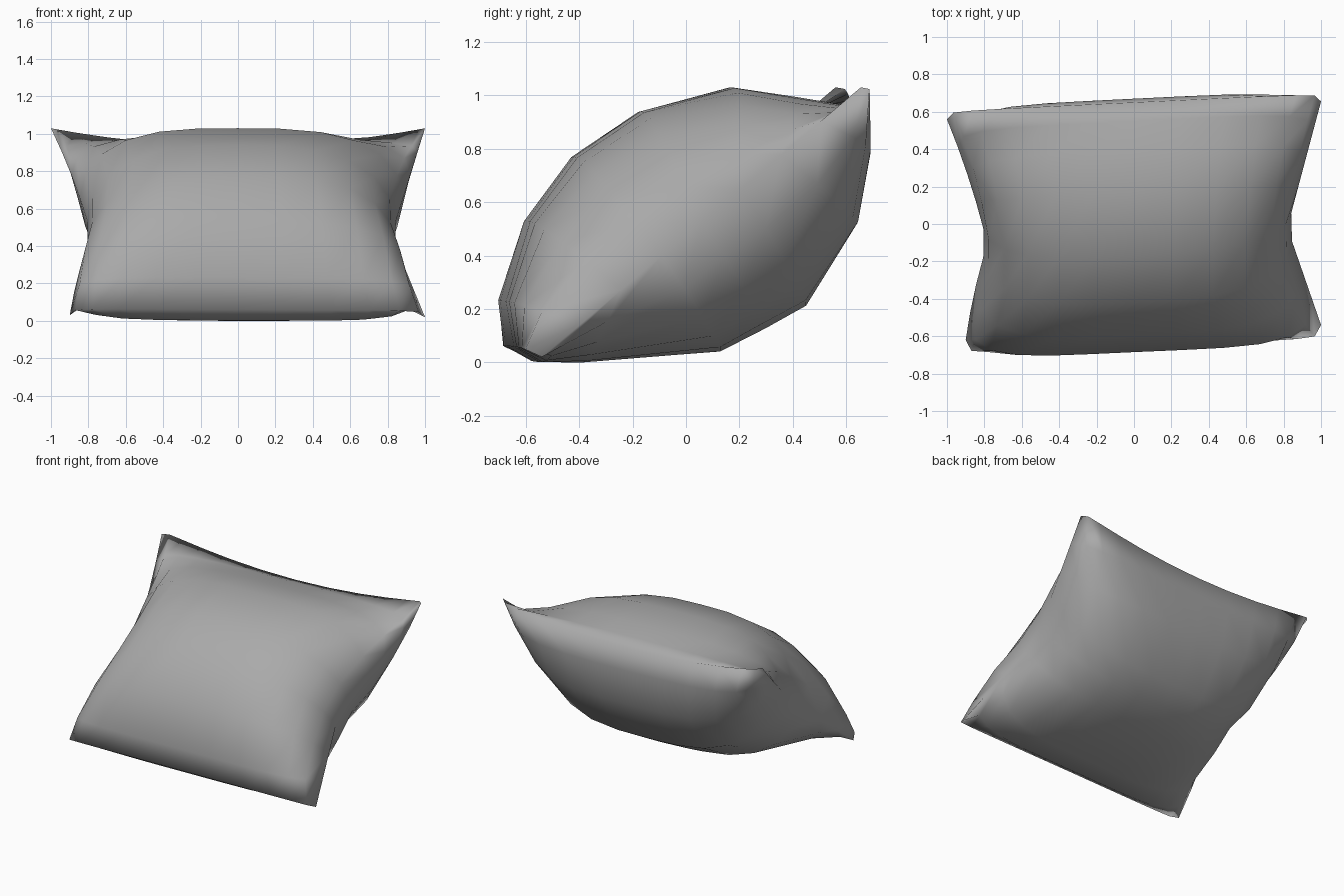
import bpy
import bmesh
import math
from mathutils import Vector

cube = bpy.data.objects.get("Cube")
if cube:
    bpy.data.objects.remove(cube, do_unlink=True)

# Seam corners of the leaning pillow
FRONT_R, FRONT_L = Vector((-0.9, -0.62, 0.03)), Vector((1.0, -0.54, 0.02))
BACK_R, BACK_L = Vector((-1.0, 0.56, 1.03)), Vector((1.0, 0.655, 1.03))
WAIST_R, WAIST_L, WAIST_V = -0.785, 0.82, -0.13

# Middle cross-section (y, z), from the front seam to the back seam
UPPER = [(-.655, .06), (-.685, .23), (-.595, .53), (-.42, .77), (-.17, .94),
         (.17, 1.03), (.40, .995), (.55, .97), (.65, .935)]
LOWER = [(-.655, .06), (-.56, .002), (-.4, 0), (.12, .04), (.29, .125),
         (.44, .21), (.63, .52), (.67, .78), (.65, .935)]
ACROSS = 12


def flat_point(u, v):
    """Point on the unstuffed sheet between the four corners."""
    a, b = (u + 1) / 2, (v + 1) / 2
    return FRONT_R.lerp(FRONT_L, a).lerp(BACK_R.lerp(BACK_L, a), b)


def side_x(u, v):
    """Width, pinched at the waist of each side."""
    corner = flat_point(math.copysign(1, u), v).x
    waist = WAIST_L if u > 0 else WAIST_R
    away = (v - WAIST_V) / (math.copysign(1, v - WAIST_V) - WAIST_V)
    return abs(u) * (waist + (corner - waist) * away)


def stuffing(u, v, puff):
    """Offset from the sheet: rounder at the middle, blunter at the ends."""
    full = max(0, 1 - abs(u) ** (3 + 4 * v * v)) ** (0.5 - 0.35 * v * v)
    # The back seam sags in a gentle arc
    sag = max(0, v) ** 6
    height = full * (1 - sag) + (1 - u * u) * sag
    return Vector((0, puff.y * full, puff.z * height))


def add_panel(bm, profile):
    """One stuffed fabric panel."""
    rows = []
    for j, (y, z) in enumerate(profile):
        v = 2 * j / (len(profile) - 1) - 1
        puff = Vector((0, y, z)) - flat_point(0, v)
        row = []
        for i in range(ACROSS + 1):
            u = math.sin(math.pi / 2 * (2 * i / ACROSS - 1))
            p = flat_point(u, v) + stuffing(u, v, puff)
            p.x = side_x(u, v)
            row.append(bm.verts.new(p))
        rows.append(row)
    for r0, r1 in zip(rows, rows[1:]):
        for i in range(ACROSS):
            bm.faces.new((r0[i], r0[i + 1], r1[i + 1], r1[i]))


# Two panels sewn along the rim
bm = bmesh.new()
add_panel(bm, UPPER)
add_panel(bm, LOWER)
bmesh.ops.remove_doubles(bm, verts=bm.verts[:], dist=0.0005)
bmesh.ops.recalc_face_normals(bm, faces=bm.faces[:])
for face in bm.faces:
    face.smooth = True
mesh = bpy.data.meshes.new("pillow")
bm.to_mesh(mesh)
bm.free()
pillow = bpy.data.objects.new("pillow", mesh)
bpy.context.collection.objects.link(pillow)

# Grey fabric
grey = bpy.data.materials.new("grey_fabric")
grey.use_nodes = True
colour = (0.4, 0.4, 0.4, 1)
grey.diffuse_color = colour
grey.node_tree.nodes["Principled BSDF"].inputs["Base Color"].default_value = colour
mesh.materials.append(grey)
